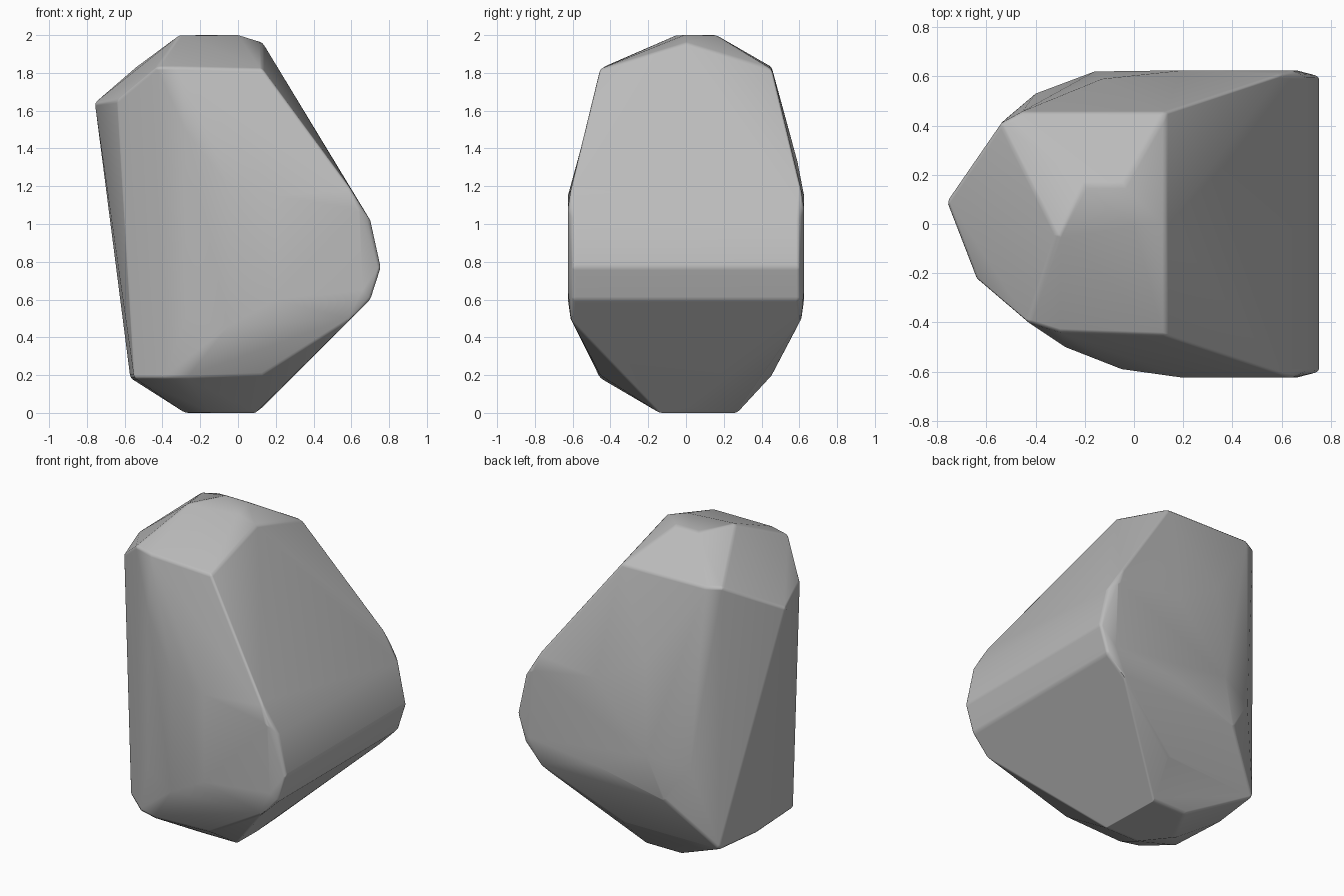
import bpy
import bmesh
from math import radians

# Remove the default cube only
default_cube = bpy.data.objects.get("Cube")
if default_cube:
    bpy.data.objects.remove(default_cube, do_unlink=True)


def make_material(name, color):
    material = bpy.data.materials.new(name)
    material.use_nodes = True
    material.diffuse_color = color
    material.node_tree.nodes["Principled BSDF"].inputs["Base Color"].default_value = color
    return material


def both_sides(profile, half_width):
    """Place an x, z profile on the front and the back of the stone."""
    return [(x, side * half_width, z) for x, z in profile for side in (-1, 1)]


def level(outline, height):
    """Place an x, y outline at one height."""
    return [(x, y, height) for x, y in outline]


corners = []

# Rounded nose on the left side, tapering to the upper and lower shoulders
corners += both_sides([(.59, .49), (.6, 1.18)], .61)
corners += both_sides([(.7, .6), (.755, .77), (.7, 1.02)], .6)
corners += both_sides([(.2, .6), (.66, .65), (.64, 1.08), (.2, 1.15)], .625)
corners += both_sides([(.13, .2), (.13, 1.82)], .455)

# Base and crown with their small ridge tips
corners += level([(-.28, .02), (-.15, .27), (.08, .27), (.09, -.14), (-.15, -.14)], 0)
corners += level([(-.2, .16), (-.04, .16), (0, -.01), (-.31, -.05)], 2)
corners += [(.13, 0, .03), (.13, 0, 1.96)]

# Lower rim of the right side
corners += level([(-.53, .42), (-.57, .1), (-.55, -.28), (-.39, -.42), (-.27, -.455)], .185)

# Upper rim and the chipped corner
corners += level([(-.54, .41), (-.46, .455), (-.43, -.4), (-.3, -.44)], 1.83)
corners += [(-.76, .09, 1.64), (-.64, -.22, 1.655)]

# Gently rounded front and back ridges
corners += [(-.05, -.59, .46), (-.05, -.59, 1.2), (-.28, -.5, .5), (-.28, -.5, 1.5)]
corners += [(-.26, .58, .48), (-.16, .62, .75), (-.13, .59, 1.33), (-.4, .53, .7)]

# Wrap the corners into a solid stone and merge nearly flat neighbours
bm = bmesh.new()
for corner in corners:
    bm.verts.new(corner)
hull = bmesh.ops.convex_hull(bm, input=bm.verts)
unused = {v for v in hull["geom_interior"] + hull["geom_unused"]
          if isinstance(v, bmesh.types.BMVert)}
bmesh.ops.delete(bm, geom=list(unused), context="VERTS")
bmesh.ops.dissolve_limit(bm, angle_limit=radians(3), verts=bm.verts, edges=bm.edges)
bmesh.ops.recalc_face_normals(bm, faces=bm.faces)

mesh = bpy.data.meshes.new("stone")
bm.to_mesh(mesh)
bm.free()
stone = bpy.data.objects.new("stone", mesh)
bpy.context.collection.objects.link(stone)
mesh.materials.append(make_material("stone grey", (.5, .5, .5, 1)))

# Worn edges with soft shading
bevel = stone.modifiers.new("worn_edges", "BEVEL")
bevel.width = .015
bevel.segments = 2
bevel.limit_method = "ANGLE"
bevel.angle_limit = radians(22)
bpy.context.view_layer.objects.active = stone
stone.select_set(True)
bpy.ops.object.modifier_apply(modifier=bevel.name)
bpy.ops.object.shade_smooth_by_angle(angle=radians(35))
normals = stone.modifiers.new("soft_normals", "WEIGHTED_NORMAL")
normals.keep_sharp = True
